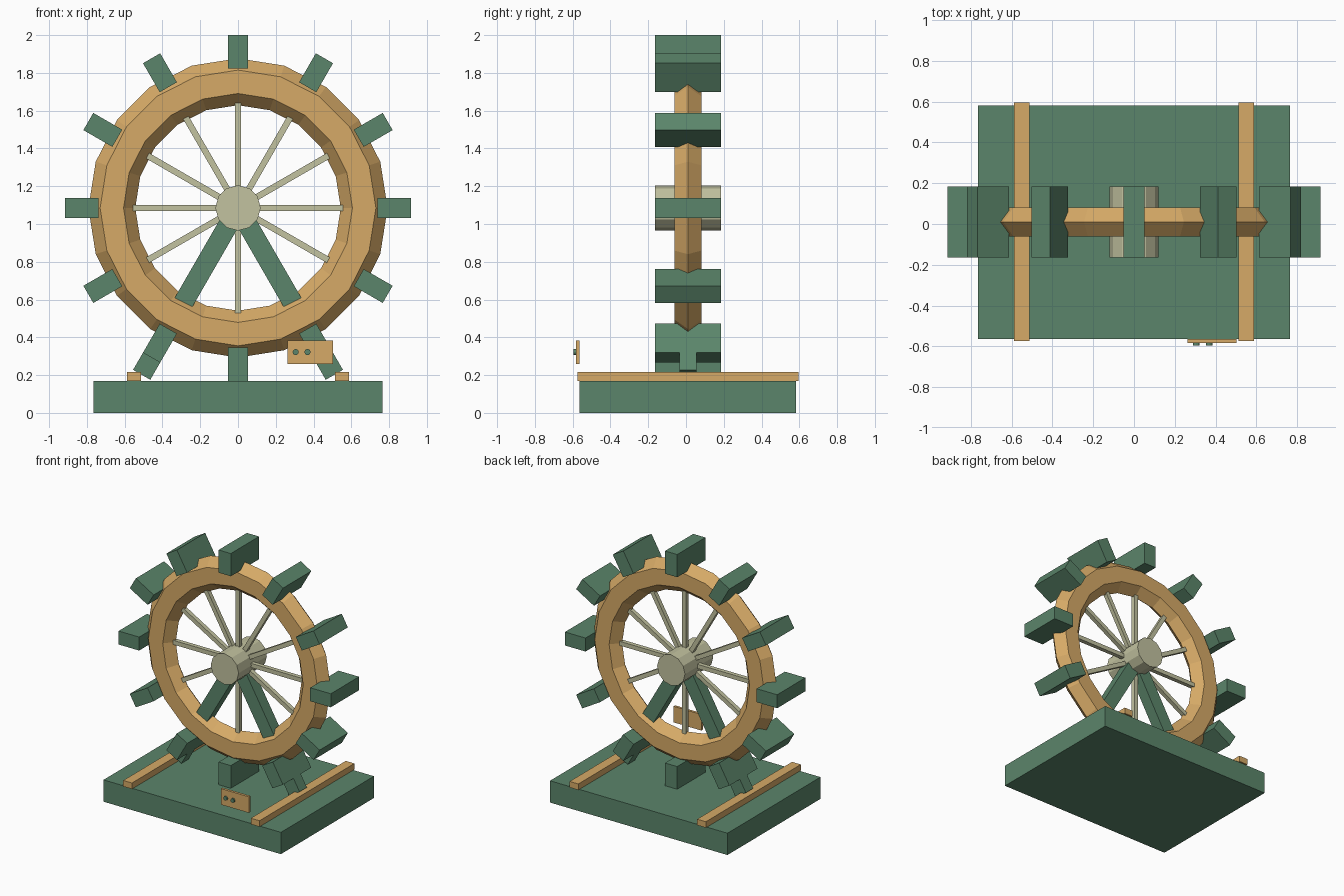
import bpy
import bmesh
from math import radians, cos, sin, tau
from mathutils import Matrix, Vector

default = bpy.data.objects.get("Cube")
if default:
    bpy.data.objects.remove(default, do_unlink=True)

YC = 0.01                            # depth of the wheel plane
AXLE = Vector((0, YC, 1.085))        # wheel centre


def material(name, color):
    m = bpy.data.materials.new(name)
    m.use_nodes = True
    m.diffuse_color = (*color, 1)
    m.node_tree.nodes["Principled BSDF"].inputs["Base Color"].default_value = (*color, 1)
    return m


GREEN = material("painted green", (0.105, 0.235, 0.145))
WOOD = material("golden wood", (0.67, 0.40, 0.135))
PALE = material("pale olive", (0.54, 0.54, 0.35))


def finish(name, bm, mat):
    bmesh.ops.recalc_face_normals(bm, faces=bm.faces)
    mesh = bpy.data.meshes.new(name)
    bm.to_mesh(mesh)
    bm.free()
    mesh.materials.append(mat)
    obj = bpy.data.objects.new(name, mesh)
    bpy.context.collection.objects.link(obj)
    return obj


def box(name, size, loc, mat):
    bm = bmesh.new()
    bmesh.ops.create_cube(bm, size=1, matrix=Matrix.Translation(loc) @ Matrix.Diagonal((*size, 1)))
    return finish(name, bm, mat)


def radial_box(name, r0, r1, width, depth, angle, mat):
    """Box running outward from the axle between two radii."""
    bm = bmesh.new()
    place = (Matrix.Translation(AXLE) @ Matrix.Rotation(-radians(angle), 4, 'Y')
             @ Matrix.Translation(((r0 + r1) / 2, 0, 0))
             @ Matrix.Diagonal((r1 - r0, depth, width, 1)))
    bmesh.ops.create_cube(bm, size=1, matrix=place)
    return finish(name, bm, mat)


def cylinder_y(name, radius, depth, sides, loc, mat):
    bm = bmesh.new()
    bmesh.ops.create_cone(bm, cap_ends=True, segments=sides, radius1=radius, radius2=radius,
                          depth=depth, matrix=Matrix.Translation(loc) @ Matrix.Rotation(radians(90), 4, 'X'))
    return finish(name, bm, mat)


# Base and the two rails lying on it
box("base", (1.53, 1.146, 0.17), (0, YC - 0.001, 0.085), GREEN)
for side, label in ((-1, "right"), (1, "left")):
    box(f"{label}_rail", (0.075, 1.169, 0.047), (side * 0.55, YC, 0.1935), WOOD)
    radial_box(f"{label}_support", 0, 1.02, 0.105, 0.09, -90 + side * 30, GREEN)

# Wheel rim: hexagonal section, flattened in depth, swept around the axle
bm = bmesh.new()
SEG, SIDES = 20, 6
rings = []
for i in range(SEG):
    a = tau * i / SEG
    ring = []
    for j in range(SIDES):
        b = tau * j / SIDES
        r = 0.668 + 0.124 * cos(b)
        ring.append(bm.verts.new(AXLE + Vector((r * cos(a), 0.083 * sin(b), r * sin(a)))))
    rings.append(ring)
for i in range(SEG):
    p, q = rings[i], rings[(i + 1) % SEG]
    for j in range(SIDES):
        k = (j + 1) % SIDES
        bm.faces.new((p[j], q[j], q[k], p[k]))
finish("wheel_rim", bm, WOOD)

# Hub, spokes and paddles
cylinder_y("hub", 0.12, 0.348, 12, AXLE, PALE)
for i in range(12):
    radial_box(f"spoke_{i + 1}", 0, 0.556, 0.033, 0.033, i * 30, PALE)
    radial_box(f"paddle_{i + 1}", 0.738, 0.915, 0.105, 0.348, i * 30, GREEN)

# Control panel with two knobs
box("control_panel", (0.24, 0.02, 0.125), (0.382, -0.573, 0.321), WOOD)
for i, x in enumerate((0.305, 0.368)):
    cylinder_y(f"panel_knob_{i + 1}", 0.016, 0.02, 12, (x, -0.585, 0.322), GREEN)
